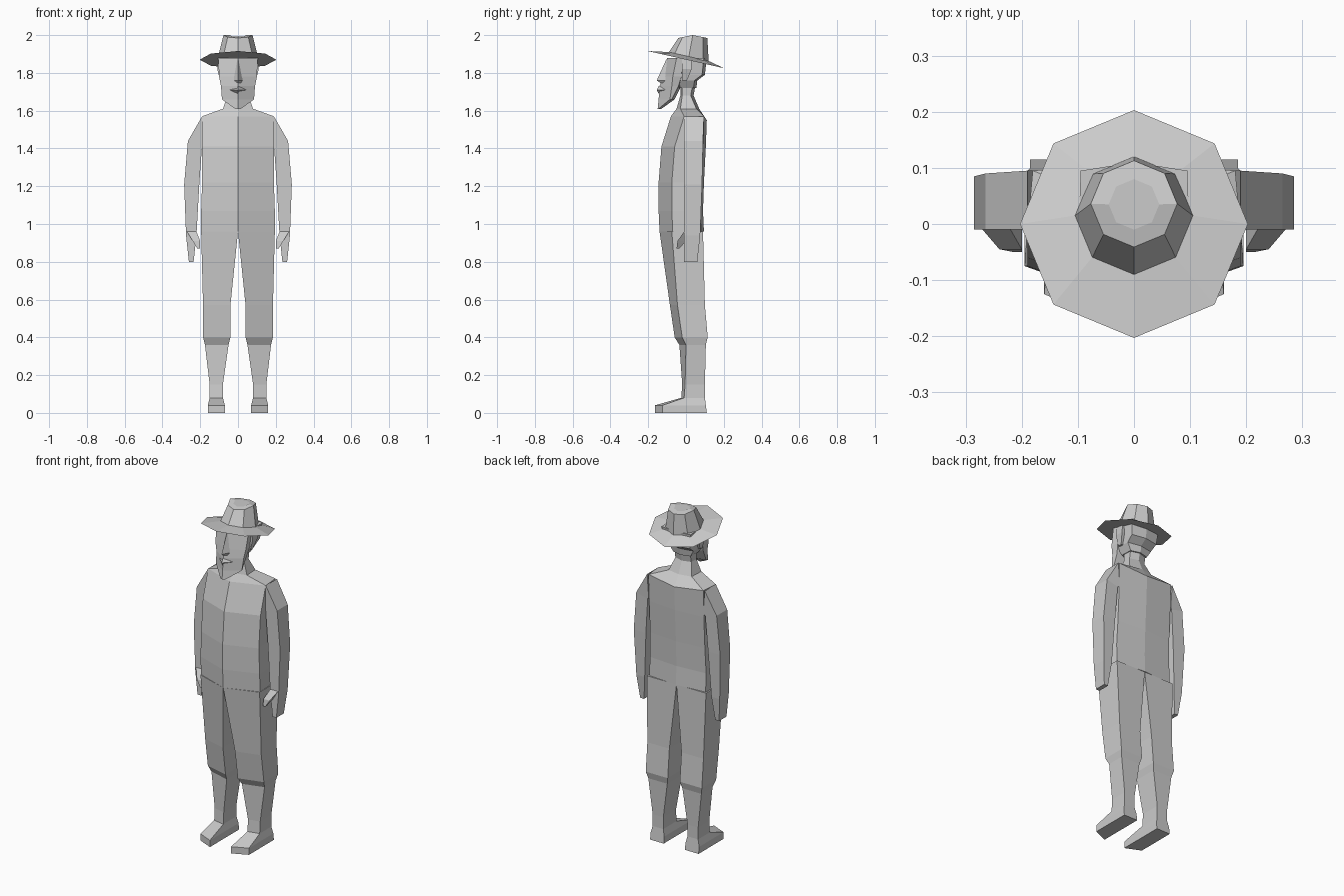
import bpy, bmesh, math

if "Cube" in bpy.data.objects:
    bpy.data.objects.remove(bpy.data.objects["Cube"], do_unlink=True)

grey = bpy.data.materials.new("plain_grey")
grey.use_nodes = True
colour = (.6, .6, .6, 1)
grey.diffuse_color = colour
grey.node_tree.nodes["Principled BSDF"].inputs["Base Color"].default_value = colour


def loft(name, rings, side=1):
    """Skin a stack of equal-length rings into one closed, flat-shaded object."""
    bm = bmesh.new()
    loops = [[bm.verts.new((side * x, y, z)) for x, y, z in ring] for ring in rings]
    for low, high in zip(loops, loops[1:]):
        for i in range(len(low)):
            bm.faces.new((low[i - 1], low[i], high[i], high[i - 1]))
    bm.faces.new(loops[0])
    bm.faces.new(loops[-1])
    bmesh.ops.recalc_face_normals(bm, faces=bm.faces)
    mesh = bpy.data.meshes.new(name)
    bm.to_mesh(mesh)
    bm.free()
    mesh.materials.append(grey)
    bpy.context.collection.objects.link(bpy.data.objects.new(name, mesh))


def pair(name, rings):
    """Build a part on both sides."""
    loft("left_" + name, rings)
    loft("right_" + name, rings, side=-1)


def section(z, width, front, back, slope=.07, drop=0):
    """Six-sided body section, ridged along its front and back centre lines."""
    front_side, back_side, back_width = front + slope, back - .015, width * .95
    return [(0, front, z), (width, front_side, z), (back_width, back_side, z),
            (0, back, z - drop), (-back_width, back_side, z), (-width, front_side, z)]


def limb(z, inner, outer, front, back, slant=0, drop=0):
    """Four-sided limb section; the outer front edge is set back by the slant."""
    return [(inner, front, z - drop), (outer, front + slant, z),
            (outer, back, z), (inner, back, z - drop)]


def wedge(z, width, front, back):
    """Three-sided section pointing forward."""
    return [(-width, back, z), (0, front, z), (width, back, z)]


def octagon(radius, centre, height):
    """Eight-sided hat section whose height is a function of y."""
    ring = []
    for i in range(8):
        angle = i * math.pi / 4
        y = centre + radius * math.sin(angle)
        ring.append((radius * math.cos(angle), y, height(y)))
    return ring


# Torso with shoulders and neck
loft("torso", [
    section(z=.96, width=.195, front=-.14, back=.095),
    section(z=1.07, width=.195, front=-.145, back=.09),
    section(z=1.22, width=.19, front=-.145, back=.095),
    section(z=1.41, width=.19, front=-.13, back=.105),
    section(z=1.57, width=.19, front=-.08, back=.11, drop=.02),
    section(z=1.61, width=.08, front=-.05, back=.07, slope=.02),
    section(z=1.68, width=.055, front=-.03, back=.04, slope=.01),
    section(z=1.76, width=.055, front=-.03, back=.055, slope=.01),
])

# Trousers gathered below the knee, shins and pointed feet
pair("leg", [
    limb(z=.96, inner=0, outer=.195, front=-.14, back=.09, slant=.065),
    limb(z=.57, inner=.04, outer=.185, front=-.085, back=.1, slant=.04),
    limb(z=.4, inner=.04, outer=.185, front=-.06, back=.115, slant=.04),
    limb(z=.36, inner=.05, outer=.175, front=-.035, back=.105, slant=.035),
    limb(z=.15, inner=.08, outer=.15, front=-.02, back=.1, slant=.015),
    limb(z=.08, inner=.08, outer=.15, front=-.025, back=.1, slant=.015),
    limb(z=.04, inner=.07, outer=.16, front=-.165, back=.105, slant=.04),
    limb(z=0, inner=.07, outer=.16, front=-.165, back=.11, slant=.04),
])

# Arms ending in mitten hands
pair("arm", [
    limb(z=1.57, inner=.18, outer=.19, front=-.01, back=.095, drop=.14),
    limb(z=1.44, inner=.19, outer=.265, front=-.01, back=.09, drop=.02),
    limb(z=1.21, inner=.205, outer=.285, front=-.01, back=.085),
    limb(z=.94, inner=.22, outer=.275, front=-.01, back=.075),
    limb(z=.8, inner=.235, outer=.26, front=-.01, back=.06),
])
pair("thumb", [
    limb(z=.96, inner=.22, outer=.27, front=-.01, back=.02),
    limb(z=.91, inner=.2, outer=.24, front=-.045, back=0),
    limb(z=.87, inner=.2, outer=.215, front=-.05, back=-.035),
])

# Back of the head
loft("head", [
    section(z=1.72, width=.06, front=-.06, back=.055, slope=.03),
    section(z=1.76, width=.085, front=-.08, back=.06, slope=.04),
    section(z=1.79, width=.09, front=-.09, back=.1, slope=.05),
    section(z=1.88, width=.1, front=-.09, back=.11, slope=.05),
])

# Face tapering down into a pointed beard
loft("face", [
    section(z=1.88, width=.105, front=-.1, back=0, slope=.05),
    section(z=1.78, width=.1, front=-.12, back=-.01, slope=.05),
    section(z=1.73, width=.09, front=-.14, back=-.025, slope=.065),
    section(z=1.66, width=.085, front=-.145, back=-.06, slope=.06),
    section(z=1.61, width=.015, front=-.15, back=-.13, slope=.005),
])
loft("nose", [
    wedge(z=1.87, width=.01, front=-.105, back=-.09),
    wedge(z=1.76, width=.025, front=-.155, back=-.11),
    wedge(z=1.74, width=.02, front=-.125, back=-.11),
])
loft("lips", [
    wedge(z=1.73, width=.005, front=-.145, back=-.12),
    wedge(z=1.71, width=.045, front=-.155, back=-.11),
    wedge(z=1.69, width=.005, front=-.145, back=-.12),
])
pair("ear", [
    limb(z=1.87, inner=.08, outer=.105, front=-.02, back=.03),
    limb(z=1.82, inner=.08, outer=.11, front=-.02, back=.03),
    limb(z=1.76, inner=.075, outer=.095, front=-.02, back=.005),
])


# Tilted hat: wide brim and tapered crown with a shallow peak
def brim_height(y):
    return 1.87 - .225 * y


def band_height(y):
    return brim_height(y) + .02


def crown_height(y):
    return 2 - .2 * abs(y - .035)


loft("hat_brim", [octagon(.203, 0, brim_height), octagon(.105, .015, band_height)])
loft("hat_crown", [
    octagon(.105, .015, band_height),
    octagon(.077, .036, crown_height),
    octagon(.045, .035, crown_height),
])
